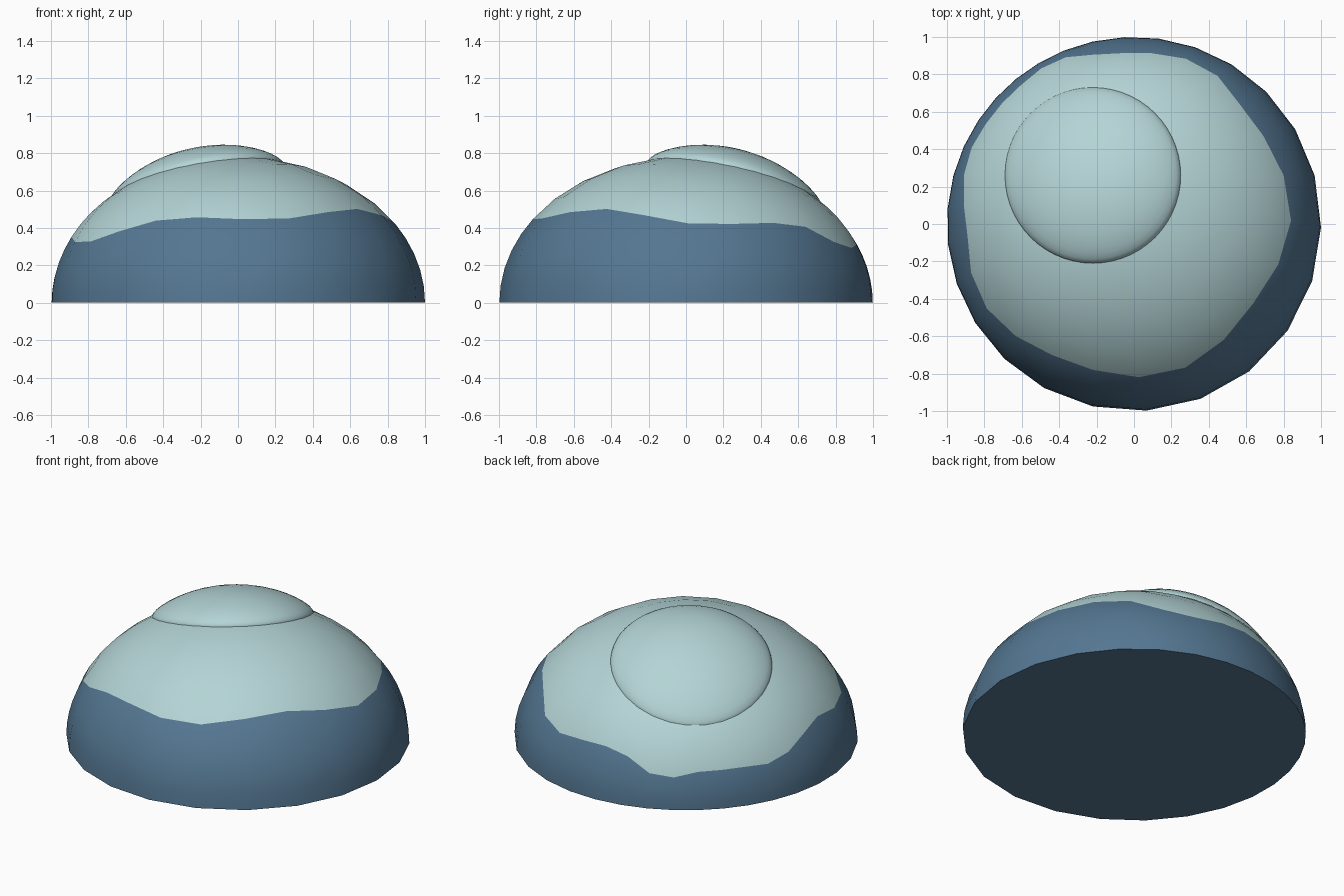
import bpy, bmesh, math
from mathutils import Vector

if "Cube" in bpy.data.objects:
    bpy.data.objects.remove(bpy.data.objects["Cube"])

H = 0.78                 # dome height
CX, CY = -0.22, 0.26     # plan centre of the raised lens
R = 0.47                 # plan radius of the lens
BULGE = 0.08             # lens height above the dome
N = 28                   # dome sides

# plan distance of the colour border from the lens centre, one per side
BORDER = [1.02, .937, .873, .853, .798, .725, .67, .645, .648, .635, .617, .62, .635, .665,
          .69, .708, .744, .833, .91, .953, .985, 1.04, 1.107, 1.141, 1.124, 1.097, 1.10, 1.087]


def material(name, rgb):
    m = bpy.data.materials.new(name)
    m.diffuse_color = (*rgb, 1)
    m.use_nodes = True
    m.node_tree.nodes["Principled BSDF"].inputs["Base Color"].default_value = m.diffuse_color
    return m


def on_sphere(a, d):
    """Unit-sphere point above the plan position at angle a, distance d from the lens centre."""
    x, y = CX + d * math.cos(a), CY + d * math.sin(a)
    return Vector((x, y, math.sqrt(max(0, 1 - x * x - y * y))))


def rim_distance(a):
    """Distance from the lens centre to the unit circle along angle a."""
    b = CX * math.cos(a) + CY * math.sin(a)
    return -b + math.sqrt(b * b + 1 - CX * CX - CY * CY)


def squash(p):
    return Vector((p.x, p.y, p.z * H))


def build(name, top, rings, mats, rule=None, base=False):
    """Skin a stack of rings outward from a top point."""
    bm = bmesh.new()
    tip = bm.verts.new(top)
    loops = [[bm.verts.new(p) for p in ring] for ring in rings]
    n = len(loops[0])
    for i in range(n):
        j = (i + 1) % n
        bm.faces.new((tip, loops[0][i], loops[0][j]))
        for k in range(len(loops) - 1):
            a, b = loops[k], loops[k + 1]
            f = bm.faces.new((a[i], b[i], b[j], a[j]))
            f.material_index = rule(k) if rule else 0
    if base:
        f = bm.faces.new(list(reversed(loops[-1])))
        f.material_index = 1
    mesh = bpy.data.meshes.new(name)
    bm.to_mesh(mesh)
    bm.free()
    for m in mats:
        mesh.materials.append(m)
    ob = bpy.data.objects.new(name, mesh)
    bpy.context.collection.objects.link(ob)
    bpy.ops.object.select_all(action='DESELECT')
    ob.select_set(True)
    bpy.context.view_layer.objects.active = ob
    bpy.ops.object.shade_smooth_by_angle(angle=math.radians(40))
    return ob


pale = material("pale_teal", (0.456, 0.658, 0.672))
blue = material("slate_blue", (0.089, 0.184, 0.287))

# dome: pale upper part, uneven border, blue lower part, flat base
angles = [2 * math.pi * k / N for k in range(N)]
inner = [on_sphere(a, R) for a in angles]
border = [on_sphere(a, d) for a, d in zip(angles, BORDER)]
foot = [on_sphere(a, rim_distance(a)) for a in angles]
for p in foot:
    p.z = 0
UP, LOW = 4, 5


def between(a, b, t):
    return [squash(p.lerp(q, t).normalized()) for p, q in zip(a, b)]


rings = [[squash(on_sphere(a, R * t)) for a in angles] for t in (0.35, 0.7)]
rings += [between(inner, border, t / UP) for t in range(UP)]
rings += [between(border, foot, t / LOW) for t in range(LOW + 1)]
first_blue = 2 + UP
build("dome", squash(on_sphere(0, 0)), rings, [pale, blue],
      lambda k: 1 if k >= first_blue else 0, base=True)

# raised lens: bulges from the dome surface, with a short sunk edge
SEG, STEPS = 56, 10
lens = []
for s in range(1, STEPS + 1):
    t = s / STEPS * math.pi / 2
    lens.append([squash(on_sphere(2 * math.pi * i / SEG, R * math.sin(t)))
                 + Vector((0, 0, BULGE * math.cos(t))) for i in range(SEG)])
lens.append([p - Vector((0, 0, 0.015)) for p in lens[-1]])
build("lens", squash(on_sphere(0, 0)) + Vector((0, 0, BULGE)), lens, [pale])
